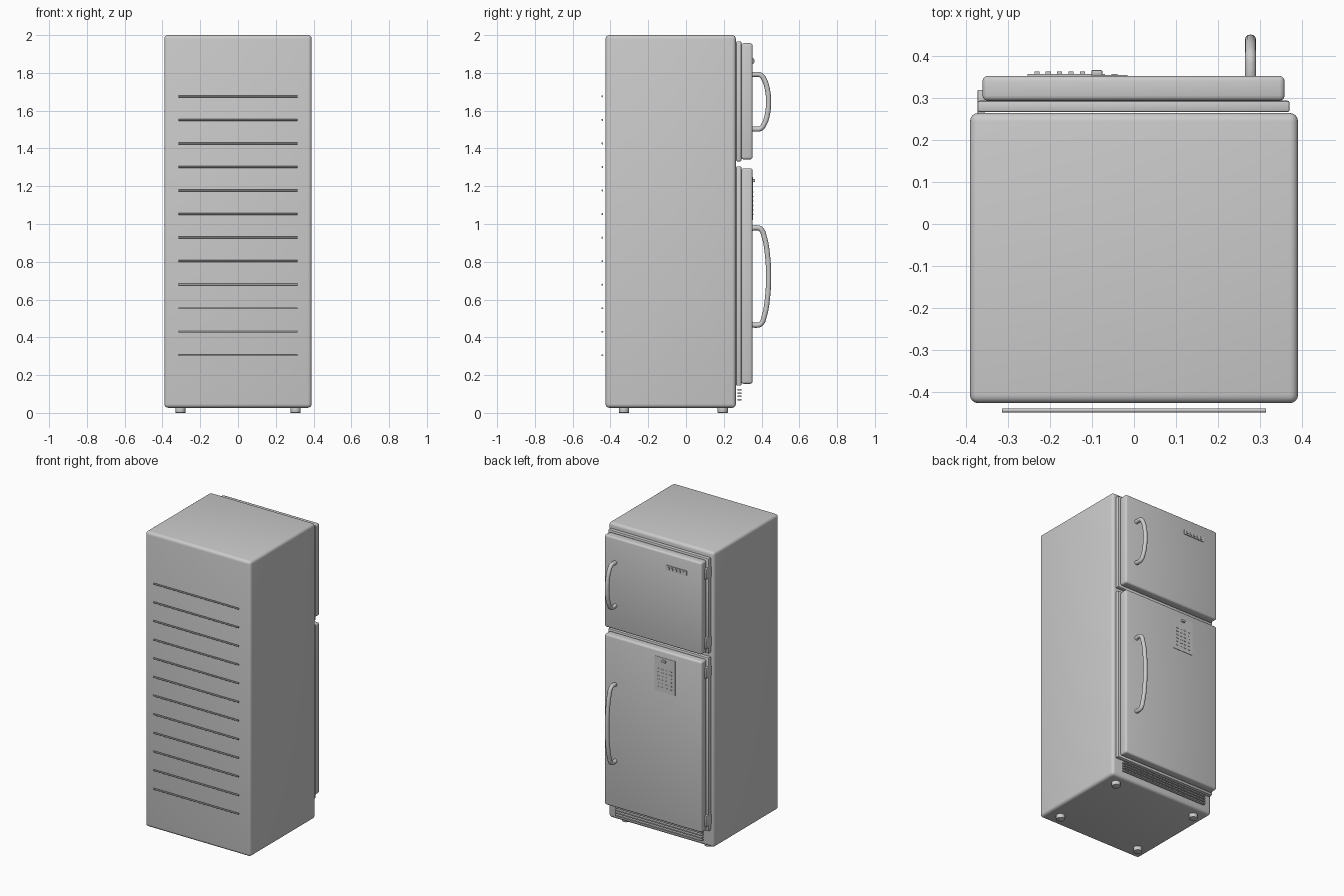
import bpy, math

if "Cube" in bpy.data.objects:
    bpy.data.objects.remove(bpy.data.objects["Cube"])


def finish(obj, name, bevel=0.0, segments=3):
    obj.name = name
    if bevel:
        m = obj.modifiers.new("Bevel", 'BEVEL')
        m.width, m.segments = bevel, segments
        m.limit_method = 'ANGLE'
        bpy.ops.object.modifier_apply(modifier=m.name)
    bpy.ops.object.shade_smooth_by_angle(angle=math.radians(40))
    return obj


def box(name, x, y, z, bevel=0.0, segments=3):
    """Box from (min, max) ranges on each axis."""
    lo, hi = zip(x, y, z)
    bpy.ops.mesh.primitive_cube_add(size=1, location=[(a + b) / 2 for a, b in zip(lo, hi)])
    obj = bpy.context.object
    obj.scale = [b - a for a, b in zip(lo, hi)]
    bpy.ops.object.transform_apply(location=False, rotation=False, scale=True)
    return finish(obj, name, bevel, segments)


def rod(name, radius, depth, location, rotation=(0, 0, 0), sides=24, bevel=0.0):
    bpy.ops.mesh.primitive_cylinder_add(vertices=sides, radius=radius, depth=depth,
                                        location=location, rotation=rotation)
    return finish(bpy.context.object, name, bevel, 2)


def handle(name, x, mid, half):
    """Bowed tube handle: half profile (y, fraction of half height), mirrored."""
    top = [(0.345, 0.985), (0.372, 1.0), (0.395, 0.975), (0.415, 0.80), (0.431, 0.45)]
    path = [(y, f) for y, f in top] + [(0.437, 0.0)] + [(y, -f) for y, f in reversed(top)]
    curve = bpy.data.curves.new(name, 'CURVE')
    curve.dimensions = '3D'
    curve.bevel_depth, curve.bevel_resolution = 0.0135, 4
    curve.use_fill_caps = True
    spline = curve.splines.new('BEZIER')
    spline.bezier_points.add(len(path) - 1)
    for p, (y, f) in zip(spline.bezier_points, path):
        p.co = (x, y, mid + f * half)
        p.handle_left_type = p.handle_right_type = 'AUTO'
    obj = bpy.data.objects.new(name, curve)
    bpy.context.collection.objects.link(obj)
    bpy.ops.object.select_all(action='DESELECT')
    obj.select_set(True)
    bpy.context.view_layer.objects.active = obj
    bpy.ops.object.convert(target='MESH')
    finish(bpy.context.object, name)


# Cabinet
box("cabinet", (-0.39, 0.39), (-0.426, 0.264), (0.027, 2.0), 0.02, 4)

# Feet
for x in (-0.305, 0.305):
    for y in (-0.328, 0.195):
        rod("foot", 0.027, 0.032, (x, y, 0.016), bevel=0.003)

# Doors with gaskets, hinges and handles
for label, z0, z1, mid, half in (("freezer", 1.342, 1.957, 1.647, 0.145),
                                 ("fridge", 0.154, 1.295, 0.722, 0.258)):
    box(label + "_gasket", (-0.372, 0.37), (0.266, 0.293), (z0 - 0.01, z1 + 0.01), 0.005, 2)
    box(label + "_door", (-0.36, 0.358), (0.293, 0.352), (z0, z1), 0.012, 3)
    for z in (z0 + 0.065, z1 - 0.085):
        box(label + "_hinge", (-0.372, -0.355), (0.26, 0.319), (z - 0.035, z + 0.035), 0.003, 2)
    handle(label + "_handle", 0.277, mid, half)

# Trim plate with raised studs on the freezer door
box("trim_plate", (-0.253, -0.10), (0.350, 0.357), (1.846, 1.878))
for i in range(5):
    x = -0.231 + i * 0.0272
    box("trim_stud", (x - 0.006, x + 0.006), (0.355, 0.362), (1.854, 1.870))

# Control panel on the fridge door with knob and small vents
box("control_panel", (-0.167, -0.015), (0.350, 0.3545), (1.02, 1.25))
box("panel_knob", (-0.101, -0.075), (0.353, 0.366), (1.222, 1.237), 0.003, 2)
for row in range(6):
    for col in range(4):
        x, z = -0.136 + col * 0.03, 1.05 + row * 0.024
        box("panel_vent", (x - 0.007, x + 0.007), (0.353, 0.357), (z - 0.003, z + 0.003))

# Base grille slats
for i in range(4):
    z = 0.07 + i * 0.0175
    box("grille_slat", (-0.32, 0.32), (0.273, 0.294), (z - 0.004, z + 0.004))

# Condenser bars behind the cabinet
for i in range(12):
    rod("condenser_bar", 0.005, 0.628, (0, -0.443, 0.305 + i * 0.1246),
        (0, math.pi / 2, 0), sides=12)
